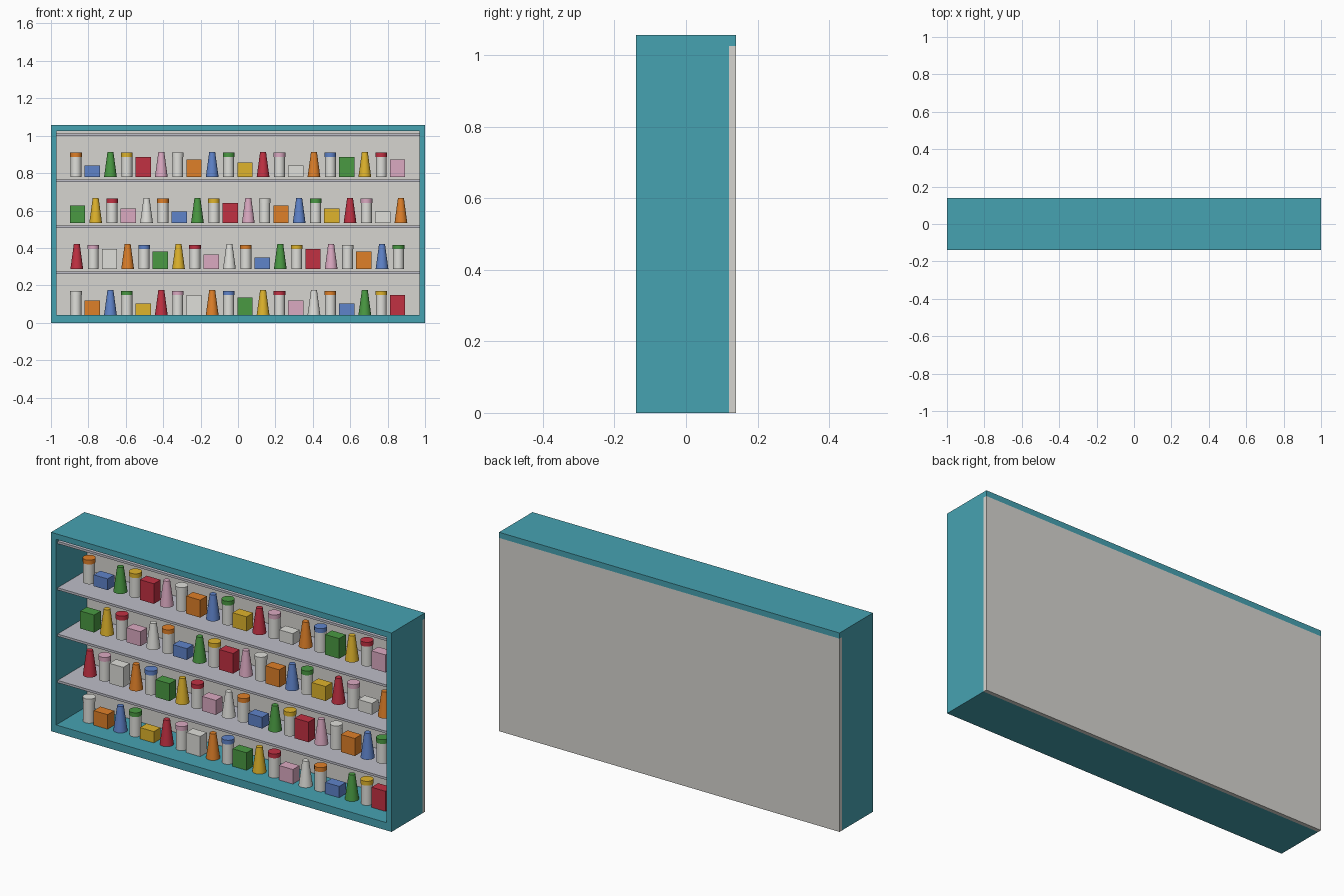
import bpy, bmesh
from math import radians
from mathutils import Matrix

if "Cube" in bpy.data.objects:
    bpy.data.objects.remove(bpy.data.objects["Cube"])


def mat(name, r, g, b):
    m = bpy.data.materials.new(name)
    m.diffuse_color = [(c / 255) ** 2.2 for c in (r, g, b)] + [1]
    m.use_nodes = True
    m.node_tree.nodes["Principled BSDF"].inputs["Base Color"].default_value = m.diffuse_color
    return m


def finish(name, bm, material):
    me = bpy.data.meshes.new(name)
    bm.to_mesh(me)
    bm.free()
    me.materials.append(material)
    ob = bpy.data.objects.new(name, me)
    bpy.context.collection.objects.link(ob)
    return ob


def box(name, x0, x1, y0, y1, z0, z1, material):
    bm = bmesh.new()
    m = (Matrix.Translation(((x0 + x1) / 2, (y0 + y1) / 2, (z0 + z1) / 2))
         @ Matrix.Diagonal((x1 - x0, y1 - y0, z1 - z0, 1)))
    bmesh.ops.create_cube(bm, size=1, matrix=m)
    return finish(name, bm, material)


round_parts = []


def cone(name, x, y, z, h, r1, r2, material):
    bm = bmesh.new()
    bmesh.ops.create_cone(bm, cap_ends=True, segments=24, radius1=r1, radius2=r2, depth=h,
                          matrix=Matrix.Translation((x, y, z + h / 2)))
    round_parts.append(finish(name, bm, material))


teal = mat("teal", 72, 161, 176)
panel = mat("panel_grey", 213, 212, 207)
shelf_mat = mat("shelf_grey", 188, 188, 198)
white = mat("white", 222, 222, 217)
colours = [mat("orange", 222, 127, 45), mat("blue", 95, 130, 200), mat("green", 75, 152, 68),
           mat("yellow", 222, 178, 48), mat("red", 192, 52, 68), mat("pink", 218, 168, 192), white]

# Cabinet shell
TOP, WALL, D = 1.056, 0.03, 0.14
box("top_board", -1, 1, -D, D, TOP - WALL, TOP, teal)
box("bottom_board", -0.97, 0.97, -D, 0.12, 0, 0.041, teal)
for side, x in (("left", -1), ("right", 0.97)):
    box(side + "_side", x, x + WALL, -D, 0.12, 0, TOP - WALL, teal)
box("back_panel", -1, 1, 0.12, D, 0, TOP - WALL, panel)

# Shelves
PITCH = 0.246
for k in range(1, 5):
    z = 0.015 + PITCH * k
    box(f"shelf_{k}", -0.97, 0.97, -0.128, 0.12, z, z + 0.012, shelf_mat)

# Goods: jars, cartons and tapered bottles cycle in shape, colour and height
START = (-0.866, -0.858, -0.862)
STEP = (0.087, 0.097, 0.088)
HEIGHTS = (0.107, 0.06, 0.077, 0.093)
Y = -0.012
for row in range(4):
    z = 0.042 + PITCH * (3 - row)
    x = START[row % 3]
    for i in range(20):
        kind = (i + row) % 3
        colour = colours[(i + 2 * row) % 7]
        tag = f"{row}_{i}"
        if kind == 0:
            cone("jar_" + tag, x, Y, z, 0.106, 0.029, 0.029, white)
            cone("jar_lid_" + tag, x, Y, z + 0.106, 0.023, 0.031, 0.031, colour)
        elif kind == 1:
            h = HEIGHTS[(i + 3 * row) % 4]
            box("carton_" + tag, x - 0.041, x + 0.041, Y - 0.028, Y + 0.028, z, z + h, colour)
        else:
            cone("bottle_" + tag, x, Y, z, 0.132, 0.034, 0.016, colour)
        x += STEP[kind]

# Smooth the round goods, keeping rims sharp
for ob in round_parts:
    ob.select_set(True)
bpy.context.view_layer.objects.active = round_parts[0]
bpy.ops.object.shade_smooth_by_angle(angle=radians(40))
